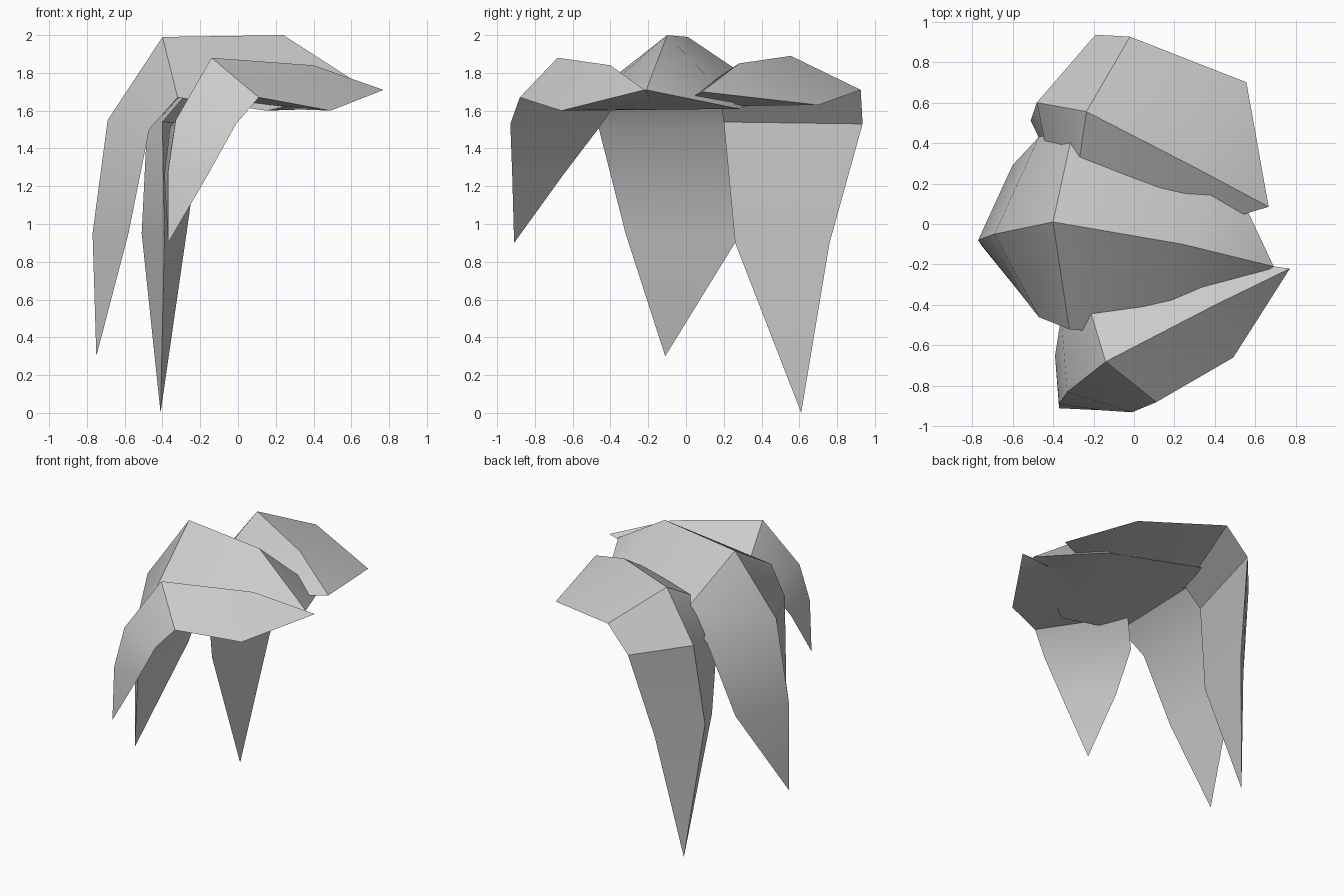
import bpy, bmesh, math


def lock(name, root, front, ridge, back, tip):
    """Tapered spike with a triangular section: two edge rails, a raised ridge, a pointed end each way."""
    bm = bmesh.new()
    rings = [[bm.verts.new(p) for p in ring] for ring in zip(front, ridge, back)]
    ends = bm.verts.new(root), bm.verts.new(tip)
    for i in range(3):
        j = (i + 1) % 3
        for a, b in zip(rings, rings[1:]):
            bm.faces.new((a[i], a[j], b[j], b[i]))
        bm.faces.new((ends[0], rings[0][j], rings[0][i]))
        bm.faces.new((ends[1], rings[-1][i], rings[-1][j]))
    bmesh.ops.recalc_face_normals(bm, faces=bm.faces)
    mesh = bpy.data.meshes.new(name)
    bm.to_mesh(mesh)
    bm.free()
    obj = bpy.data.objects.new(name, mesh)
    bpy.context.collection.objects.link(obj)
    bpy.ops.object.select_all(action='DESELECT')
    obj.select_set(True)
    bpy.context.view_layer.objects.active = obj
    bpy.ops.object.shade_smooth_by_angle(angle=math.radians(35))
    return obj


# Short lock at the front
lock("front_lock", (-0.37, -0.91, 0.90),
     [(-0.16, -0.92, 1.26), (-0.01, -0.93, 1.53), (0.11, -0.88, 1.67), (0.49, -0.66, 1.60)],
     [(-0.37, -0.89, 1.28), (-0.33, -0.83, 1.55), (-0.14, -0.68, 1.88), (0.40, -0.40, 1.84)],
     [(-0.39, -0.65, 1.26), (-0.36, -0.46, 1.51), (-0.24, -0.35, 1.67), (0.22, -0.15, 1.61)],
     (0.77, -0.22, 1.71))

# Tall lock in the middle
lock("middle_lock", (-0.75, -0.11, 0.30),
     [(-0.58, -0.32, 0.95), (-0.47, -0.46, 1.50), (-0.32, -0.52, 1.67), (0.15, -0.56, 1.60)],
     [(-0.77, -0.08, 0.95), (-0.69, -0.05, 1.55), (-0.40, 0.01, 1.99), (0.24, -0.10, 2.00)],
     [(-0.60, 0.29, 0.95), (-0.47, 0.43, 1.50), (-0.30, 0.47, 1.68), (0.46, 0.28, 1.61)],
     (0.69, -0.21, 1.71))

# Longest lock at the back
lock("back_lock", (-0.41, 0.61, 0.00),
     [(-0.39, 0.26, 0.90), (-0.40, 0.20, 1.54), (-0.29, 0.18, 1.67), (0.18, -0.06, 1.62)],
     [(-0.51, 0.51, 0.95), (-0.48, 0.60, 1.55), (-0.235, 0.555, 1.89), (0.30, 0.28, 1.85)],
     [(-0.28, 0.76, 0.90), (-0.19, 0.935, 1.53), (-0.02, 0.925, 1.71), (0.555, 0.70, 1.63)],
     (0.665, 0.085, 1.70))
